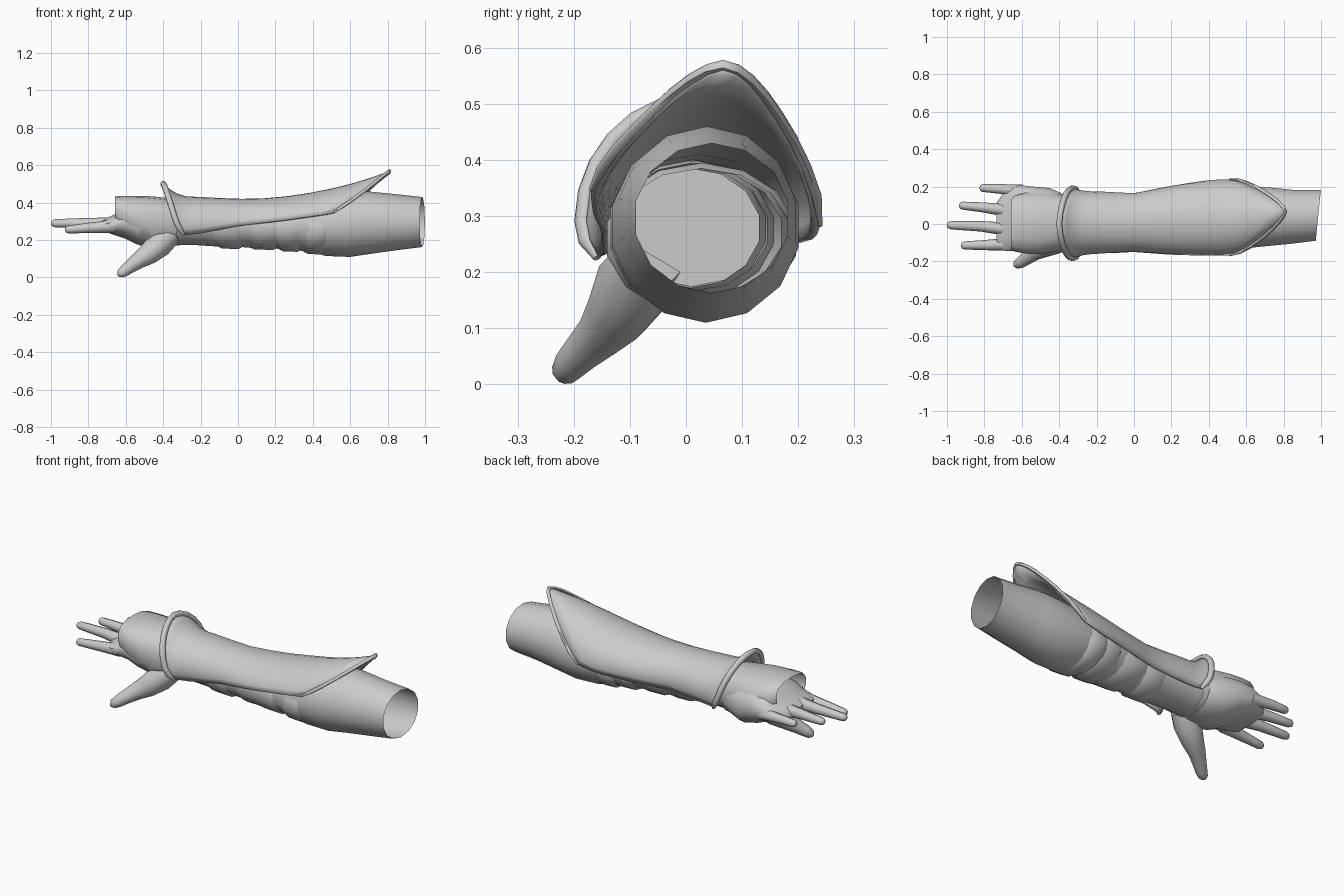
import bpy, bmesh, math
from mathutils import Vector

grey = bpy.data.materials.new("plain grey")
grey.diffuse_color = (0.6, 0.6, 0.6, 1)


def finish(name, bm, angle=50, recalc=False):
    if recalc:
        bmesh.ops.recalc_face_normals(bm, faces=bm.faces)
    me = bpy.data.meshes.new(name)
    bm.to_mesh(me)
    bm.free()
    me.materials.append(grey)
    ob = bpy.data.objects.new(name, me)
    bpy.context.collection.objects.link(ob)
    bpy.ops.object.select_all(action='DESELECT')
    ob.select_set(True)
    bpy.context.view_layer.objects.active = ob
    bpy.ops.object.shade_smooth_by_angle(angle=math.radians(angle))
    return ob


def skin(rows, wrap=True, loop=False, cap=False):
    """Join rows of points into a quad sheet or tube."""
    bm = bmesh.new()
    vs = [[bm.verts.new(p) for p in r] for r in rows]
    n, m = len(vs), len(vs[0])
    for i in range(n if loop else n - 1):
        for j in range(m if wrap else m - 1):
            a, b = vs[i], vs[(i + 1) % n]
            k = (j + 1) % m
            bm.faces.new((a[j], b[j], b[k], a[k]))
    if cap:
        bm.faces.new(vs[0])
        bm.faces.new(vs[-1])
    return bm


def ring(x, y0, y1, z0, z1, n, power=1.0, shear=0.0):
    """Cross-section across the arm; power below 1 makes it boxier."""
    pts = []
    for k in range(n):
        a = 2 * math.pi * (k + 0.5) / n
        c, s = -math.cos(a), math.sin(a)
        c = math.copysign(abs(c) ** power, c)
        s = math.copysign(abs(s) ** power, s)
        y = (y0 + y1) / 2 + (y1 - y0) / 2 * c
        pts.append((x + shear * (y - 0.045), y, (z0 + z1) / 2 + (z1 - z0) / 2 * s))
    return pts


def loft(name, secs, n=14, power=1.0, cap=False, shear=0.0, angle=50):
    rows = [ring(*s, n, power, shear) for s in secs]
    return finish(name, skin(rows, cap=cap), angle, cap)


def tube(name, path, radii, n=8, loop=False):
    """Round tube whose frame is carried along the path without twisting."""
    pts = [Vector(p) for p in path]
    rows, u = [], None
    for i, p in enumerate(pts):
        nxt = pts[(i + 1) % len(pts)] if loop else pts[min(i + 1, len(pts) - 1)]
        prv = pts[i - 1] if loop else pts[max(i - 1, 0)]
        t = (nxt - prv).normalized()
        if u is None:
            u = t.orthogonal()
        u = (u - t * u.dot(t)).normalized()
        v = t.cross(u)
        rows.append([p + radii[i] * (u * math.cos(2 * math.pi * k / n)
                     + v * math.sin(2 * math.pi * k / n)) for k in range(n)])
    return finish(name, skin(rows, cap=not loop), 60, True)


# Sleeve: hollow tube, open at the elbow
loft("sleeve", [
    (-0.36, -0.13, 0.15, 0.17, 0.42), (-0.25, -0.125, 0.145, 0.175, 0.41),
    (-0.1, -0.12, 0.14, 0.165, 0.40), (0.1, -0.125, 0.15, 0.16, 0.40),
    (0.28, -0.135, 0.18, 0.15, 0.41), (0.4, -0.14, 0.195, 0.135, 0.43),
    (0.47, -0.14, 0.2, 0.115, 0.44), (0.6, -0.135, 0.205, 0.11, 0.455),
    (0.7, -0.125, 0.2, 0.125, 0.46), (0.85, -0.11, 0.185, 0.146, 0.445),
    (0.985, -0.093, 0.185, 0.163, 0.43)], shear=0.1)

# Cloth wraps puffing out under the forearm
for i, (x, w, z0, y0, y1) in enumerate([(-0.04, 0.08, 0.152, -0.128, 0.145),
                                        (0.13, 0.09, 0.147, -0.132, 0.16),
                                        (0.28, 0.07, 0.137, -0.14, 0.185),
                                        (0.4, 0.06, 0.123, -0.145, 0.2)]):
    loft("cloth_wrap_%d" % (i + 1), [
        (x - w, y0 + 0.012, y1 - 0.012, z0 + 0.02, 0.385),
        (x - w * 0.5, y0, y1, z0 + 0.003, 0.395),
        (x + w * 0.6, y0, y1, z0, 0.395),
        (x + w, y0 + 0.012, y1 - 0.012, z0 + 0.02, 0.385)],
        shear=0.12 * (-1) ** i)

# Bracer shell: x, front y, back y, crest z, front edge z, back edge z
TABLE = [(-0.42, -0.165, 0.165, 0.46, 0.23, 0.23), (-0.3, -0.16, 0.17, 0.435, 0.225, 0.225),
         (-0.2, -0.16, 0.175, 0.43, 0.235, 0.23), (0, -0.15, 0.165, 0.42, 0.275, 0.245),
         (0.2, -0.165, 0.205, 0.425, 0.30, 0.25), (0.4, -0.175, 0.235, 0.455, 0.33, 0.26),
         (0.5, -0.18, 0.24, 0.475, 0.345, 0.28), (0.6, -0.17, 0.237, 0.50, 0.36, 0.31),
         (0.7, -0.14, 0.235, 0.53, 0.37, 0.34), (0.82, -0.10, 0.235, 0.572, 0.39, 0.38)]


def table(x):
    for a, b in zip(TABLE, TABLE[1:]):
        if x <= b[0]:
            t = (x - a[0]) / (b[0] - a[0])
            return [p + (q - p) * t for p, q in zip(a, b)][1:]
    return TABLE[-1][1:]


def bracer_point(u, s):
    xf = -0.4 + 0.11 * abs(s) ** 1.5
    xb = 0.81 - 0.30 * abs(s) ** 1.55
    x = xf + (xb - xf) * u
    y0, y1, top, edge_f, edge_b = table(x)
    edge = edge_f if s < 0 else edge_b
    flare = max(0, 1 - (x - xf) / 0.13) ** 2
    cz, drop = 0.29, 0.13
    rz = top - cz + 0.045 * flare
    ratio = (edge - cz) / (rz if edge > cz else drop)
    phi = s * (math.pi / 2 - math.asin(max(-0.9, min(0.9, ratio))))
    c = math.cos(phi)
    return (x, (y0 + y1) / 2 + ((y1 - y0) / 2 + 0.022 * flare) * math.sin(phi),
            cz + c * (rz if c > 0 else drop))


US = [0, 0.03, 0.06, 0.1, 0.16, 0.25, 0.35, 0.45, 0.55, 0.65, 0.75, 0.83, 0.91, 1]
SS = [-1 + k / 8 for k in range(17)]
bracer = finish("bracer", skin([[bracer_point(u, s) for s in SS] for u in US], wrap=False))
mod = bracer.modifiers.new("thickness", 'SOLIDIFY')
mod.thickness = 0.015
mod.offset = -1

# Rolled rims at the wrist and elbow ends of the bracer
wrist = [bracer_point(0, s) for s in SS]
elbow = [bracer_point(1, s) for s in SS]
tube("wrist_rim", wrist, [0.008] + [0.016] * 15 + [0.008], 8)
tube("elbow_rim", elbow, [0.004] + [0.01] * 15 + [0.004], 6)

# Glove cuff: open boxy cover over the back of the hand
loft("glove_cuff", [
    (-0.657, -0.135, 0.135, 0.29, 0.432), (-0.64, -0.15, 0.155, 0.265, 0.436),
    (-0.58, -0.162, 0.17, 0.225, 0.437), (-0.5, -0.165, 0.175, 0.18, 0.437),
    (-0.42, -0.15, 0.165, 0.165, 0.43), (-0.33, -0.13, 0.15, 0.17, 0.42)],
    power=0.8)

# Palm, rising under the cuff
loft("palm", [
    (-0.735, -0.125, 0.115, 0.25, 0.30), (-0.70, -0.145, 0.165, 0.24, 0.318),
    (-0.65, -0.148, 0.205, 0.222, 0.345), (-0.60, -0.15, 0.21, 0.205, 0.385),
    (-0.54, -0.155, 0.203, 0.175, 0.405), (-0.45, -0.15, 0.195, 0.15, 0.40),
    (-0.36, -0.13, 0.155, 0.165, 0.39)],
    n=16, power=0.9, cap=True)

# Fingers: root, middle, tip, thickness
FINGERS = {
    "index_finger": ((-0.66, -0.108, 0.275), (-0.8, -0.113, 0.265), (-0.925, -0.115, 0.255), 0.027),
    "middle_finger": ((-0.66, -0.03, 0.285), (-0.82, -0.012, 0.29), (-1.0, -0.006, 0.29), 0.028),
    "ring_finger": ((-0.66, 0.07, 0.285), (-0.8, 0.088, 0.29), (-0.935, 0.1, 0.29), 0.027),
    "little_finger": ((-0.6, 0.175, 0.28), (-0.72, 0.188, 0.285), (-0.825, 0.193, 0.285), 0.026)}
for name, (a, b, c, r) in FINGERS.items():
    a, b, c = Vector(a), Vector(b), Vector(c)
    path = [a, a.lerp(b, 0.5), b, b.lerp(c, 0.5), b.lerp(c, 0.87), b.lerp(c, 0.97), c]
    tube(name, path, [r * k for k in (1.35, 1.15, 1, 0.88, 0.78, 0.55, 0.2)])

# Thumb with a thick base
tube("thumb", [(-0.36, -0.06, 0.23), (-0.42, -0.09, 0.18), (-0.48, -0.122, 0.125),
               (-0.53, -0.15, 0.092), (-0.575, -0.183, 0.06), (-0.605, -0.205, 0.037),
               (-0.628, -0.217, 0.02), (-0.638, -0.222, 0.01)],
     [0.06, 0.072, 0.058, 0.045, 0.036, 0.031, 0.024, 0.01], 10)
